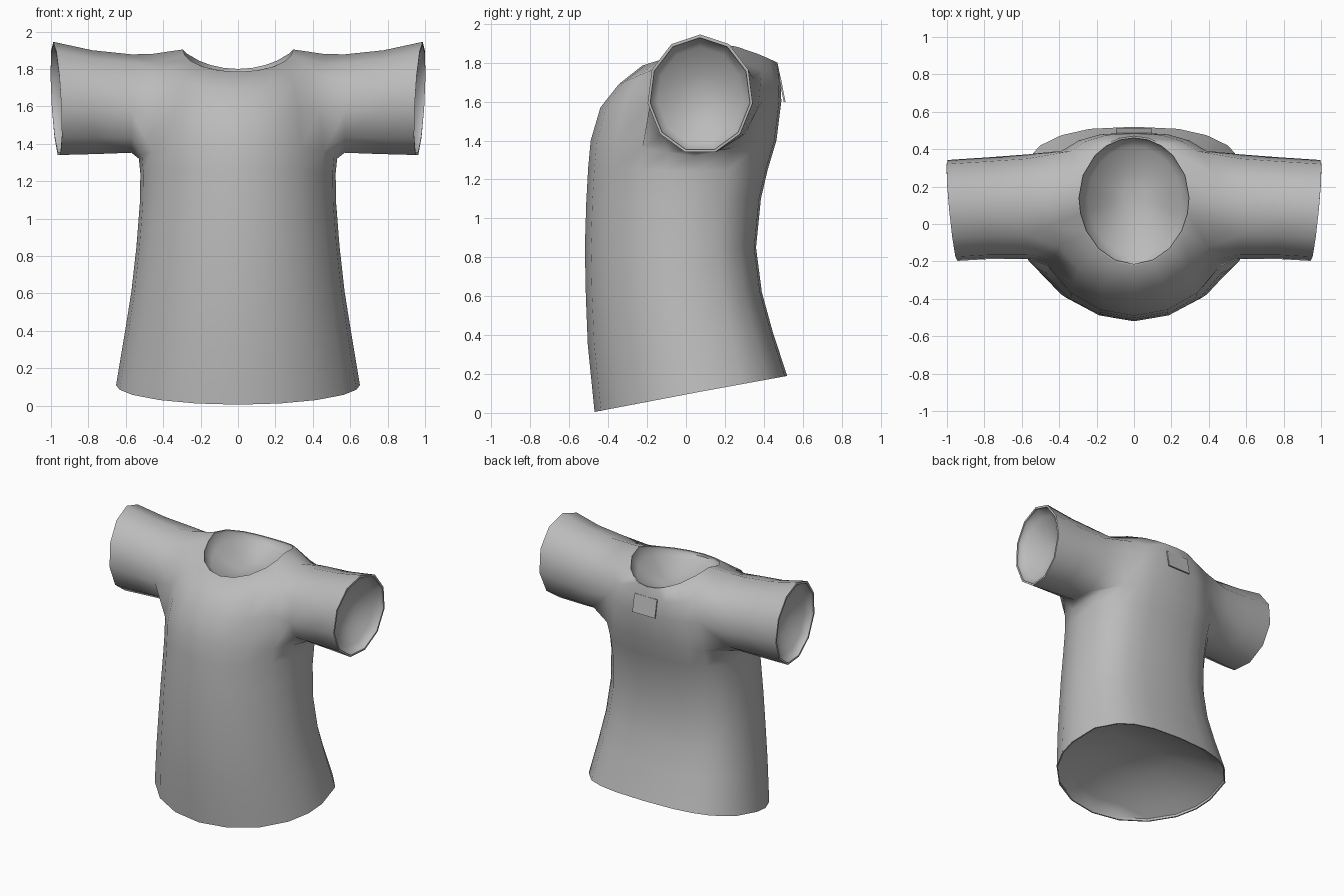
import bpy, bmesh, math
from mathutils import Matrix, Vector

if "Cube" in bpy.data.objects:
    bpy.data.objects.remove(bpy.data.objects["Cube"])

cloth = bpy.data.materials.new("grey cloth")
cloth.diffuse_color = (0.5, 0.5, 0.5, 1)
cloth.use_nodes = True
cloth.node_tree.nodes["Principled BSDF"].inputs["Base Color"].default_value = cloth.diffuse_color

# column angles around the torso: 0 = right side, 90 = back, 270 = front
ANGLES = [0, 22, 45, 60, 75, 90, 105, 120, 135, 158,
          180, 194, 210, 230, 250, 270, 290, 310, 330, 346]
N = len(ANGLES)

# torso rings: half width, side y, front y, back y, front z, side z, back z, back squareness
RINGS = [
    (0.652, 0.08, -0.47, 0.52, 0.005, 0.11, 0.19, 0.75),
    (0.605, 0.04, -0.505, 0.445, 0.35, 0.39, 0.42, 0.75),
    (0.57, 0.01, -0.515, 0.39, 0.60, 0.61, 0.62, 0.75),
    (0.543, 0.00, -0.52, 0.36, 0.85, 0.85, 0.85, 0.75),
    (0.525, 0.01, -0.513, 0.385, 1.08, 1.08, 1.10, 0.75),
    (0.522, 0.03, -0.503, 0.42, 1.26, 1.24, 1.25, 0.75),
    (0.53, 0.04, -0.49, 0.465, 1.40, 1.32, 1.40, 0.75),
    (0.50, 0.06, -0.44, 0.49, 1.57, 1.60, 1.60, 0.75),
    (0.46, 0.10, -0.345, 0.487, 1.69, 1.88, 1.72, 0.85),
    (0.303, 0.14, -0.225, 0.47, 1.785, 1.903, 1.80, 1.0),
]
LOW, MID, TOP = 6, 7, 8        # rows that border the armholes

# sleeve rings: middle x, x shift at the back, x shift at the top, front y, back y, bottom z, top z
SLEEVE = [
    (0.57, 0, 0, -0.19, 0.375, 1.352, 1.878),
    (0.77, 0, 0.01, -0.19, 0.36, 1.345, 1.90),
    (0.972, 0.026, 0.016, -0.20, 0.345, 1.34, 1.945),
]


def torso_point(ring, a):
    w, c, yf, yb, zf, zs, zb, e = ring
    s, k = math.sin(math.radians(a)), math.cos(math.radians(a))
    t = abs(s)
    if s > 0.001:
        x = math.copysign(abs(k) ** e, k) * w
        tz = t ** (1.6 if ring is RINGS[-1] else e)
        return (x, c + (yb - c) * t ** e, zs + (zb - zs) * tz)
    return (w * k, c + (yf - c) * t, zs + (zf - zs) * t)


def sleeve_ring(bm, side, ring):
    x, xb, xt, yf, yb, zb, zt = ring
    pts = [(math.sin(k * math.tau / 11), math.cos(k * math.tau / 11)) for k in range(11)]
    low = pts[5][1]
    pts.insert(6, (0, low))                # middle of the flat underside
    return [bm.verts.new((side * (x + xb * s + xt * c),
                          (yf + yb) / 2 + s * (yb - yf) / 2,
                          zb + (zt - zb) * (c - low) / (1 - low))) for s, c in pts]


def bridge(bm, a, b):
    n = len(a)
    for i in range(n):
        bm.faces.new((a[i], a[(i + 1) % n], b[(i + 1) % n], b[i]))


def lining(bm, loop, inward, depth, rim):
    """Thin rim, short inner wall and a rounded hollow that closes an opening."""
    inward = Vector(inward).normalized()
    rim_co = [q.co.copy() for q in loop]
    centre = sum(rim_co, Vector()) / len(loop)
    f0, lip = 1 - rim, 0.02
    steps = [(f0, 0, 1), (f0, lip, 1)]
    steps += [(f0 * f, lip + (depth - lip) * (1 - f * f), f) for f in (0.85, 0.65, 0.42, 0.2)]
    last = loop
    for f, d, flat in steps:
        ring = []
        for co in rim_co:
            off = co - centre
            rise = inward * off.dot(inward)        # unevenness of the rim fades inwards
            ring.append(bm.verts.new(centre + (off - rise) * f + rise * flat * flat + inward * d))
        bridge(bm, last, ring)
        last = ring
    bm.faces.new(last)


def finish(name, bm):
    bmesh.ops.recalc_face_normals(bm, faces=bm.faces)
    me = bpy.data.meshes.new(name)
    bm.to_mesh(me)
    bm.free()
    me.materials.append(cloth)
    ob = bpy.data.objects.new(name, me)
    bpy.context.collection.objects.link(ob)
    return ob


# shirt: torso with armholes
bm = bmesh.new()
rows = [[bm.verts.new(torso_point(r, a)) for a in ANGLES] for r in RINGS]
holes = {18, 19, 0, 1, 8, 9, 10, 11}
for r in range(len(rows) - 1):
    for i in range(N):
        if r in (LOW, MID) and i in holes:
            continue
        j = (i + 1) % N
        bm.faces.new((rows[r][i], rows[r][j], rows[r + 1][j], rows[r + 1][i]))

# sleeves joined to the armhole edges
for side, mid in ((1, 0), (-1, 10)):
    def v(r, d):
        return rows[r][(mid + side * d) % N]
    loop = [v(TOP, 0), v(TOP, 1), v(TOP, 2), v(MID, 2), v(LOW, 2), v(LOW, 1),
            v(LOW, 0), v(LOW, -1), v(LOW, -2), v(MID, -2), v(TOP, -2), v(TOP, -1)]
    for ring in SLEEVE:
        nxt = sleeve_ring(bm, side, ring)
        bridge(bm, loop, nxt)
        loop = nxt
    lining(bm, loop, (-side, 0, 0), 0.14, 0.05)

# neck and hem linings
lining(bm, rows[-1], (0, 0, -1), 0.16, 0.03)
lining(bm, rows[0], (0, -0.18, 1), 0.19, 0.015)
bmesh.ops.delete(bm, geom=[q for q in bm.verts if not q.link_faces], context='VERTS')
shirt = finish("shirt", bm)
bpy.context.view_layer.objects.active = shirt
shirt.select_set(True)
bpy.ops.object.shade_smooth_by_angle(angle=math.radians(60))

# label: thin tilted patch below the back of the neck
bm = bmesh.new()
bmesh.ops.create_cube(bm, size=1)
bm.transform(Matrix.Translation((0, 0.494, 1.665)) @ Matrix.Rotation(math.radians(11), 4, 'X')
             @ Matrix.Diagonal((0.19, 0.009, 0.135, 1)))
finish("back_label", bm)
